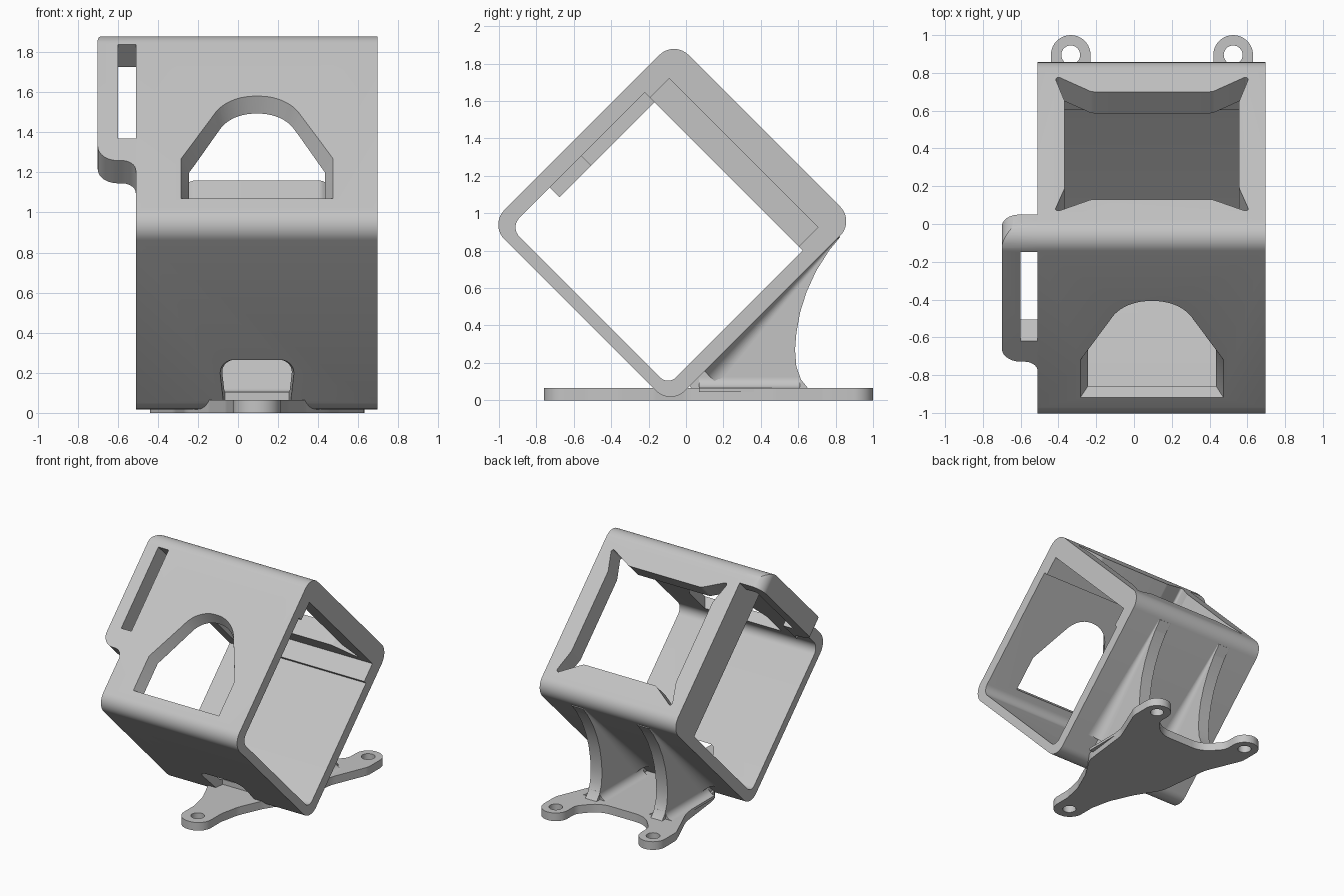
import bpy, bmesh, math
from mathutils import Vector

cube = bpy.data.objects.get("Cube")
if cube:
    bpy.data.objects.remove(cube, do_unlink=True)

GREY = (0.55, 0.55, 0.55, 1)
mat = bpy.data.materials.new("light grey")
mat.use_nodes = True
mat.diffuse_color = GREY
mat.node_tree.nodes["Principled BSDF"].inputs["Base Color"].default_value = GREY

R = math.sqrt(0.5)
MID = 0.095                      # symmetry line of the tube and foot
LEFT, RIGHT = 0.695, -0.51       # tube ends


def tilt(x, u, v):
    """Tube frame (u up-back, v up-front) to world."""
    return Vector((x, (u - v) * R, (u + v) * R))


def rounded(corners, n=10):
    """Polygon of (x, y, radius) corners with filleted corners."""
    out = []
    for i, (x, y, r) in enumerate(corners):
        p = Vector((x, y))
        if r == 0:
            out.append((x, y))
            continue
        d1 = (Vector(corners[i - 1][:2]) - p).normalized()
        d2 = (Vector(corners[(i + 1) % len(corners)][:2]) - p).normalized()
        half = d1.angle(d2) / 2
        c = p + (d1 + d2).normalized() * r / math.sin(half)
        s, e = p + d1 * r / math.tan(half) - c, p + d2 * r / math.tan(half) - c
        a = math.atan2(s.y, s.x)
        turn = (math.atan2(e.y, e.x) - a + math.pi) % (2 * math.pi) - math.pi
        for k in range(n + 1):
            t = a + turn * k / n
            out.append((c.x + r * math.cos(t), c.y + r * math.sin(t)))
    return out


def rect(x0, x1, y0, y1, r=(0, 0, 0, 0)):
    return rounded([(x0, y0, r[0]), (x1, y0, r[1]), (x1, y1, r[2]), (x0, y1, r[3])])


def loft(name, a, b):
    """Closed solid between two matching loops."""
    bm = bmesh.new()
    va, vb = [bm.verts.new(p) for p in a], [bm.verts.new(p) for p in b]
    n = len(va)
    bm.faces.new(va)
    bm.faces.new(vb)
    for i in range(n):
        j = (i + 1) % n
        bm.faces.new((va[i], va[j], vb[j], vb[i]))
    bmesh.ops.recalc_face_normals(bm, faces=bm.faces)
    mesh = bpy.data.meshes.new(name)
    bm.to_mesh(mesh)
    bm.free()
    mesh.materials.append(mat)
    ob = bpy.data.objects.new(name, mesh)
    bpy.context.collection.objects.link(ob)
    return ob


def along_x(name, prof, x0, x1):
    return loft(name, [tilt(x0, u, v) for u, v in prof], [tilt(x1, u, v) for u, v in prof])


def along_u(name, p0, p1, u0, u1):
    return loft(name, [tilt(x, u0, v) for x, v in p0], [tilt(x, u1, v) for x, v in p1])


def along_v(name, p0, p1, v0, v1):
    return loft(name, [tilt(x, u, v0) for x, u in p0], [tilt(x, u, v1) for x, u in p1])


def boolean(ob, cutter, op="DIFFERENCE"):
    mod = ob.modifiers.new("cut", "BOOLEAN")
    mod.object, mod.operation, mod.solver = cutter, op, "EXACT"
    bpy.context.view_layer.objects.active = ob
    bpy.ops.object.modifier_apply(modifier=mod.name)
    bpy.data.objects.remove(cutter, do_unlink=True)


def mirrored(half):
    """Mirror a half outline about the symmetry line."""
    return ([(MID + x, y, r) for x, y, r in half]
            + [(MID - x, y, r) for x, y, r in reversed(half)])


# Square tube lying on one edge, with its cavity and rear pocket
shell = rect(-0.078, 1.315, 0.039, 1.406, (0.11,) * 4)
tube = along_x("tube_housing", shell, RIGHT, LEFT)
boolean(tube, along_x("cavity", rect(-0.011, 1.008, 0.124, 1.319, (0.06, 0, 0, 0.07)), -1, 1))
boolean(tube, along_x("pocket", rect(0.95, 1.154, 0.155, 1.28), -0.42, 1))

# Rear window with pointed ears at its corners
window = [(0.32, 0.325, 0.05), (0.52, 0.198, 0.015), (0.462, 0.396, 0.05),
          (0.462, 1.047, 0.05), (0.52, 1.23, 0.015), (0.32, 1.131, 0.05)]
window = rounded(mirrored(window), 5)
boolean(tube, along_u("window", window, window, 1.05, 1.4))


# Arched front opening, flared outward
def arch(side, shoulder, top, half_top, r):
    return rounded(mirrored([(side, 0.107, 0), (side, shoulder, 0), (half_top, top, r)]))


boolean(tube, along_v("arch", arch(0.385, 0.39, 0.835, 0.15, 0.23),
                      arch(0.33, 0.375, 0.785, 0.125, 0.19), 1.42, 1.30))

# Tool notch low in the front wall
outer = rect(-0.1, 0.29, 0.065, 0.265, (0, 0, 0.08, 0.08))
inner = rect(-0.065, 0.255, 0.065, 0.265, (0, 0, 0.06, 0.06))
boolean(tube, loft("notch", [(x, -0.4, z) for x, z in outer], [(x, -0.1, z) for x, z in inner]))

# Strap tab with slot on the right end
tab = rounded([(-0.7, 0.375, 0.1), (-0.7, 1.315, 0.09), (-0.505, 1.315, 0),
               (-0.505, 0.29, 0), (RIGHT, 0.29, 0), (RIGHT, 0.375, 0.07)])
strap_tab = along_v("strap_tab", tab, tab, 1.245, 1.406)
boolean(strap_tab, along_x("envelope", shell, -0.9, 0), "INTERSECT")
slot = rect(-0.6, -0.49, 0.53, 1.195)
boolean(strap_tab, along_v("slot", slot, slot, 1.1, 1.5))

# Three-lug foot plate
foot = rounded(mirrored([
    (0.12, -0.76, 0.115), (0.12, -0.52, 0.2), (0.155, -0.36, 0.2), (0.24, -0.17, 0.2),
    (0.36, 0.02, 0.2), (0.41, 0.45, 0.3), (0.535, 0.75, 0.15), (0.535, 1.0, 0.105),
    (0.325, 1.0, 0.105), (0.325, 0.8, 0.1), (0.2, 0.66, 0.2)]))
foot_plate = loft("foot_plate", [(x, y, 0) for x, y in foot], [(x, y, 0.065) for x, y in foot])
for hx, hy in ((MID, -0.645), (MID + 0.43, 0.895), (MID - 0.43, 0.895)):
    ring = [(hx + 0.05 * math.cos(k * math.pi / 16), hy + 0.05 * math.sin(k * math.pi / 16))
            for k in range(32)]
    boolean(foot_plate, loft("hole", [(x, y, -0.1) for x, y in ring],
                             [(x, y, 0.2) for x, y in ring]))


def flare(cx, base, h, r, sign):
    """Cross-section of the fillets on both sides of a rib."""
    half = [(h + r, -0.02, 0), (h + r, 0, 0), (h, 0, r * 0.97), (h, r, 0)]
    pts = half + [(-x, y, q) for x, y, q in reversed(half)]
    return [(cx + x, base + sign * y) for x, y in rounded(pts)]


# Curved support ribs with blended roots
curve = [(0.652, 0.065), (0.615, 0.11), (0.59, 0.18), (0.583, 0.27), (0.59, 0.36), (0.61, 0.47),
         (0.645, 0.58), (0.695, 0.69), (0.765, 0.8), (0.84, 0.91)]
side = [(0.05, 0.04), (0.65, 0.04)] + curve + [(0.80, 0.90), (0.0, 0.10)]
H = 0.05
for word, cx in (("left", MID + 0.29), ("right", MID - 0.29)):
    loft(word + "_rib", [(cx - H, y, z) for y, z in side], [(cx + H, y, z) for y, z in side])
    root = flare(cx, 0.065, H, 0.06, 1)
    loft(word + "_rib_foot", [(x, 0.07, z) for x, z in root], [(x, 0.61, z) for x, z in root])
    along_u(word + "_rib_blend", flare(cx, 0.039, H, 0.1, -1),
            flare(cx, 0.039, H, 0.005, -1), 0.18, 1.2)

# Smooth the curved surfaces, keep the edges crisp
for ob in bpy.context.collection.objects:
    if ob.type == "MESH" and mat.name in ob.data.materials:
        bpy.ops.object.select_all(action="DESELECT")
        ob.select_set(True)
        bpy.context.view_layer.objects.active = ob
        bpy.ops.object.shade_smooth_by_angle(angle=math.radians(30))
